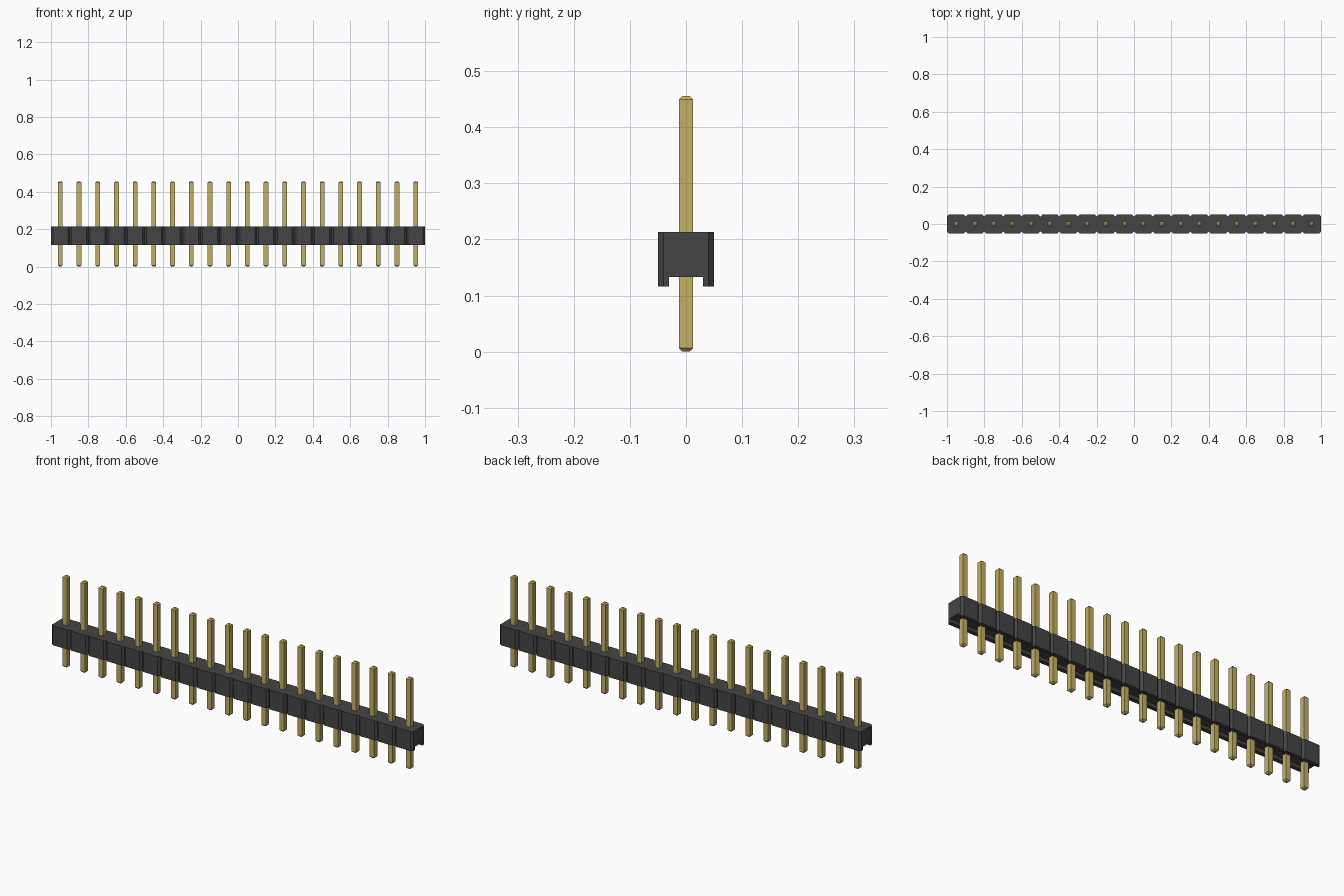
import bpy
import bmesh

old = bpy.data.objects.get("Cube")
if old:
    bpy.data.objects.remove(old, do_unlink=True)

PITCH, PINS = 0.1, 20
HALF, CHAMFER = 0.05, 0.01
BASE_Z, CHANNEL_Z, TOP_Z = 0.116, 0.133, 0.213
PIN_HALF, TIP, PIN_TOP = 0.0125, 0.0065, 0.456


def material(name, color):
    mat = bpy.data.materials.new(name)
    mat.use_nodes = True
    mat.diffuse_color = color
    mat.node_tree.nodes["Principled BSDF"].inputs["Base Color"].default_value = color
    return mat


def mesh_from(bm, name, mat):
    bmesh.ops.recalc_face_normals(bm, faces=bm.faces)
    mesh = bpy.data.meshes.new(name)
    bm.to_mesh(mesh)
    bm.free()
    mesh.materials.append(mat)
    return mesh


def add_object(name, mesh):
    obj = bpy.data.objects.new(name, mesh)
    bpy.context.collection.objects.link(obj)
    return obj


black = material("black plastic", (0.06, 0.06, 0.06, 1))
gold = material("gold metal", (0.56, 0.44, 0.12, 1))

centres = [(i - (PINS - 1) / 2) * PITCH for i in range(PINS)]

# Housing: a row of chamfered cells extruded upward as one strip
front = []
for x in centres:
    front += [(x - HALF, CHAMFER - HALF), (x - HALF + CHAMFER, -HALF),
              (x + HALF - CHAMFER, -HALF)]
front.append((centres[-1] + HALF, CHAMFER - HALF))
outline = front + [(x, -y) for x, y in reversed(front)]
bm = bmesh.new()
face = bm.faces.new([bm.verts.new((x, y, BASE_Z)) for x, y in outline])
top = bmesh.ops.extrude_face_region(bm, geom=[face])["geom"]
bmesh.ops.translate(bm, vec=(0, 0, TOP_Z - BASE_Z),
                    verts=[v for v in top if isinstance(v, bmesh.types.BMVert)])
housing = add_object("housing", mesh_from(bm, "housing", black))

# Channel cut along the underside
bm = bmesh.new()
bmesh.ops.create_cube(bm, size=1)
bmesh.ops.scale(bm, vec=(2.2, 0.06, 0.1), verts=bm.verts)
bmesh.ops.translate(bm, vec=(0, 0, CHANNEL_Z - 0.05), verts=bm.verts)
cutter = add_object("channel_cutter", mesh_from(bm, "channel_cutter", black))
cutter.hide_render = True
cut = housing.modifiers.new("channel", "BOOLEAN")
cut.operation, cut.solver, cut.object = "DIFFERENCE", "EXACT", cutter
bpy.context.view_layer.objects.active = housing
bpy.ops.object.modifier_apply(modifier=cut.name)
bpy.data.objects.remove(cutter, do_unlink=True)

# Pins: square posts with chamfered tips, sharing one mesh
bm = bmesh.new()
bmesh.ops.create_cube(bm, size=1)
bmesh.ops.scale(bm, vec=(2 * PIN_HALF, 2 * PIN_HALF, PIN_TOP), verts=bm.verts)
bmesh.ops.translate(bm, vec=(0, 0, PIN_TOP / 2), verts=bm.verts)
ends = [e for e in bm.edges if abs(e.verts[0].co.z - e.verts[1].co.z) < 0.001]
bmesh.ops.bevel(bm, geom=ends, offset=TIP, offset_type="OFFSET", segments=1,
                affect="EDGES", profile=0.5)
pin_mesh = mesh_from(bm, "pin", gold)
for i, x in enumerate(centres):
    add_object(f"pin_{i + 1}", pin_mesh).location.x = x
